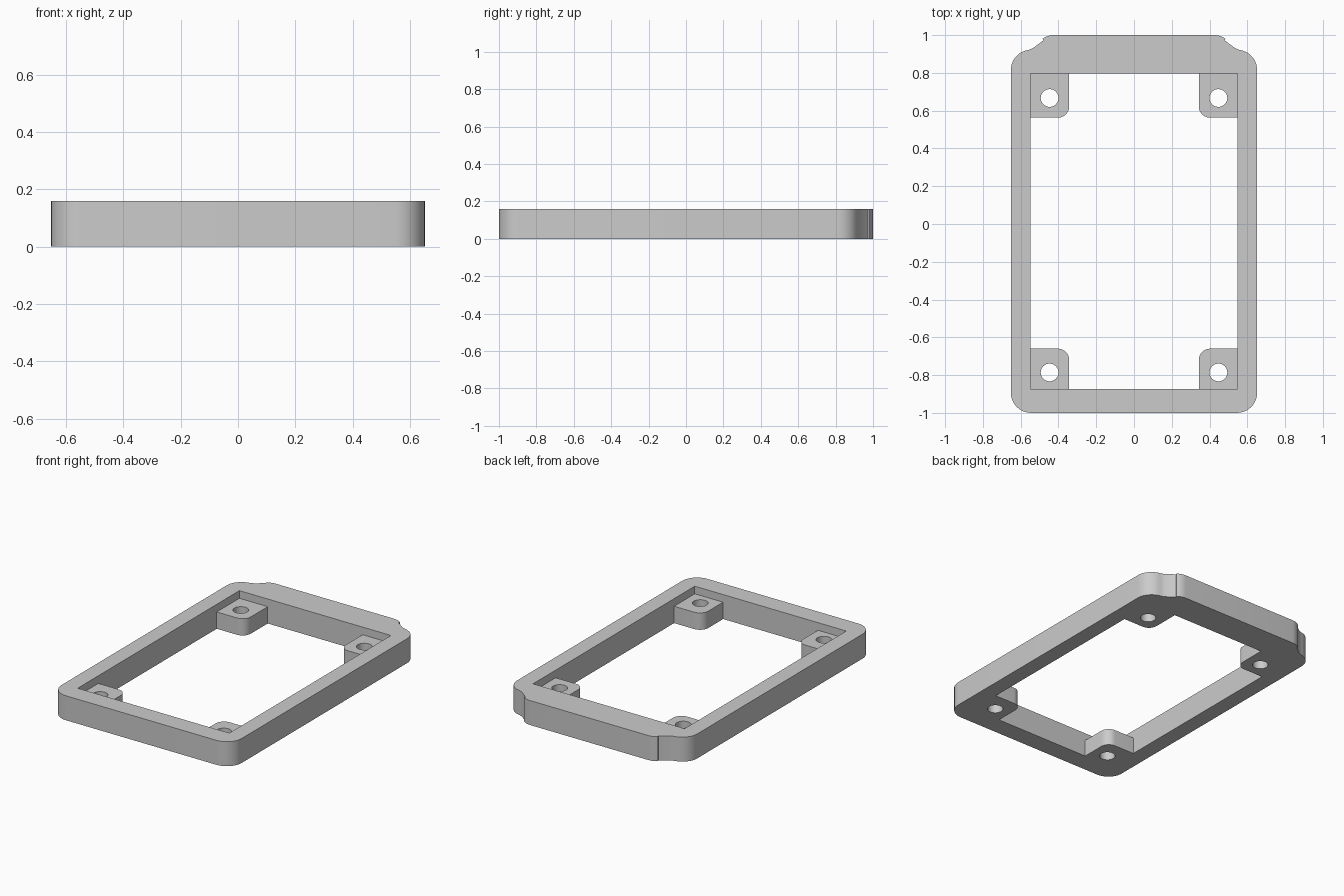
import bpy, bmesh
from math import cos, sin, radians

cube = bpy.data.objects.get("Cube")
if cube:
    bpy.data.objects.remove(cube, do_unlink=True)

HEIGHT, TAB_TOP = 0.16, 0.11
HALF_W, FRONT, BACK = 0.548, -0.873, 0.797      # inner walls
TAB_X, TAB_FRONT, TAB_BACK, TAB_R = 0.343, -0.66, 0.563, 0.06

gray = bpy.data.materials.new("light gray")
gray.use_nodes = True
gray.diffuse_color = (0.6, 0.6, 0.6, 1)
gray.node_tree.nodes["Principled BSDF"].inputs["Base Color"].default_value = (0.6, 0.6, 0.6, 1)


def arc(cx, cy, r, start, end, steps=10):
    angles = [radians(start + (end - start) * i / steps) for i in range(steps + 1)]
    return [(cx + r * cos(a), cy + r * sin(a)) for a in angles]


def mirrored(half):
    """Close a right-hand half profile with its mirror image."""
    return half + [(-x, y) for x, y in reversed(half)]


def prism(name, loops, z0, z1):
    """Extrude closed counter-clockwise loops into solids."""
    bm = bmesh.new()
    for loop in loops:
        low = [bm.verts.new((x, y, z0)) for x, y in loop]
        high = [bm.verts.new((x, y, z1)) for x, y in loop]
        bm.faces.new(low[::-1])
        bm.faces.new(high)
        for i in range(len(loop)):
            j = (i + 1) % len(loop)
            bm.faces.new((low[i], low[j], high[j], high[i]))
    mesh = bpy.data.meshes.new(name)
    bm.to_mesh(mesh)
    bm.free()
    mesh.materials.append(gray)
    obj = bpy.data.objects.new(name, mesh)
    bpy.context.collection.objects.link(obj)
    return obj


# Outer body: rounded corners and a stepped shoulder at the back
outline = mirrored(
    arc(0.545, -0.893, 0.107, -90, 0)
    + arc(0.545, 0.815, 0.107, 0, 80)
    + [(0.548, 0.925), (0.535, 0.931), (0.48, 0.972)]
    + arc(0.425, 0.9, 0.1, 54, 90, 5))
frame = prism("mounting_frame", [outline], 0, HEIGHT)

# Recess above the corner tabs
pocket = prism("pocket_cutter", [mirrored([(HALF_W, FRONT), (HALF_W, BACK)])], TAB_TOP, 0.3)

# Through opening that leaves four rounded tabs
opening = prism("opening_cutter", [mirrored(
    [(TAB_X, FRONT)]
    + arc(TAB_X + TAB_R, TAB_FRONT - TAB_R, TAB_R, 180, 90)
    + [(HALF_W, TAB_FRONT), (HALF_W, TAB_BACK)]
    + arc(TAB_X + TAB_R, TAB_BACK + TAB_R, TAB_R, 270, 180)
    + [(TAB_X, BACK)])], -0.1, 0.25)

# Screw holes through the tabs
holes = prism("screw_hole_cutter",
              [arc(x, y, 0.047, 0, 360, 32)[:-1] for x in (-0.447, 0.447) for y in (-0.786, 0.667)],
              -0.1, 0.2)

bpy.ops.object.select_all(action='DESELECT')
bpy.context.view_layer.objects.active = frame
frame.select_set(True)
for cutter in (pocket, opening, holes):
    mod = frame.modifiers.new(cutter.name, 'BOOLEAN')
    mod.operation = 'DIFFERENCE'
    mod.solver = 'EXACT'
    mod.object = cutter
    bpy.ops.object.modifier_apply(modifier=mod.name)
    bpy.data.objects.remove(cutter, do_unlink=True)

bpy.ops.object.shade_smooth_by_angle(angle=radians(35))
